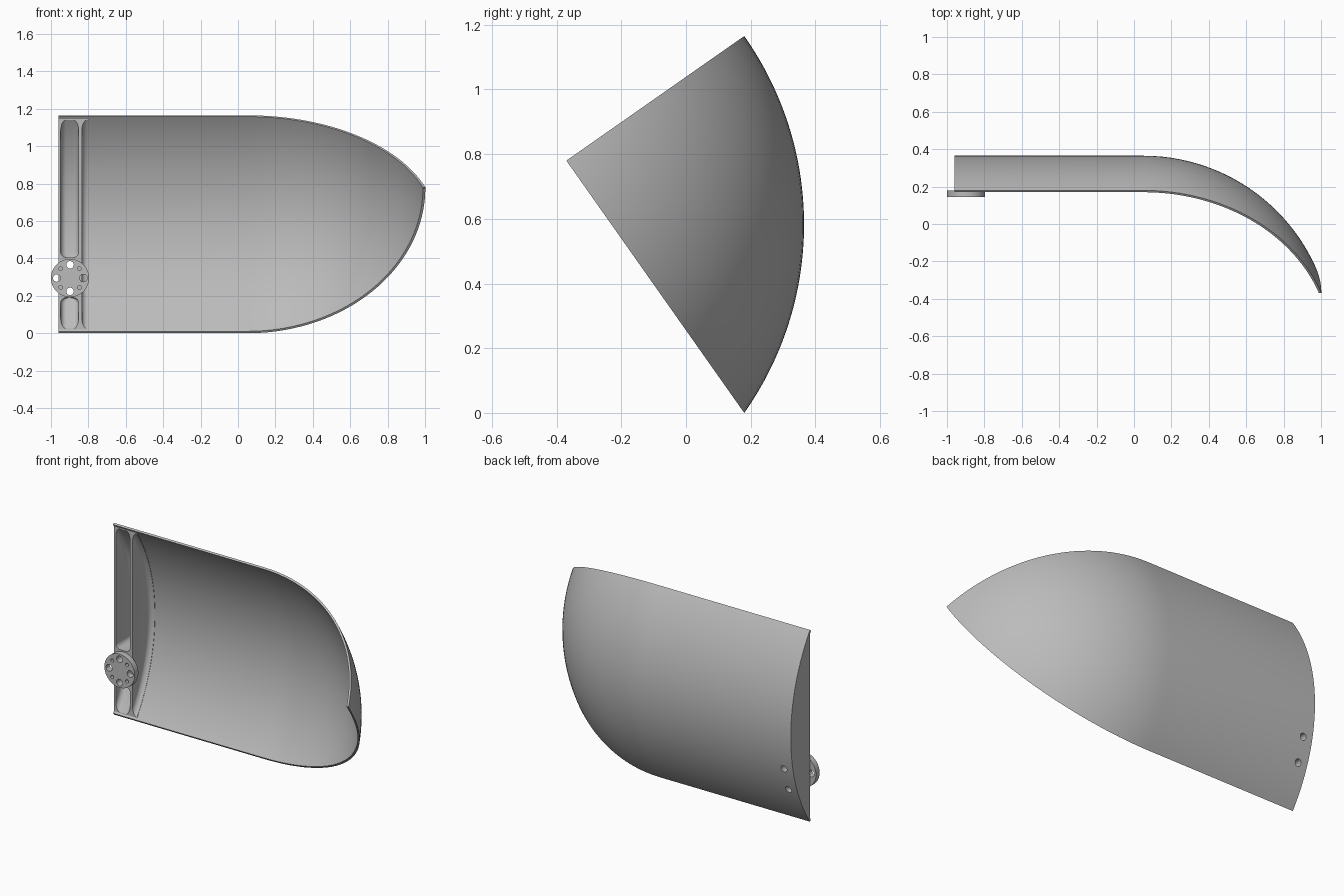
import bpy, bmesh
from math import sin, cos, acos, atan2, sqrt, pi, hypot, radians

if "Cube" in bpy.data.objects:
    bpy.data.objects.remove(bpy.data.objects["Cube"])

CY, CZ = -0.645, 0.5825          # axis of the curved wall
R, THICK = 1.01, 0.012
RI = R - THICK
LEFT, NOSE = -0.96, 0.05         # open end, start of the spherical nose
FACE_Y = 0.18                    # front plane of the end rib
APEX = (0.275, 0.1975)           # where the two rim planes meet, from the axis
HUB_X, HUB_Z = -0.898, 0.295

grey = bpy.data.materials.new("plain_grey")
grey.use_nodes = True
grey.diffuse_color = (0.5, 0.5, 0.5, 1)
grey.node_tree.nodes["Principled BSDF"].inputs["Base Color"].default_value = (0.5, 0.5, 0.5, 1)


def finish(bm, name):
    bmesh.ops.remove_doubles(bm, verts=bm.verts, dist=1e-5)
    bmesh.ops.recalc_face_normals(bm, faces=bm.faces)
    mesh = bpy.data.meshes.new(name)
    bm.to_mesh(mesh)
    bm.free()
    mesh.materials.append(grey)
    ob = bpy.data.objects.new(name, mesh)
    bpy.context.collection.objects.link(ob)
    return ob


def loft(rings, name):
    """Closed solid through a list of matching rings."""
    bm = bmesh.new()
    rows = [[bm.verts.new(p) for p in ring] for ring in rings]
    n = len(rows[0])
    for a, b in zip(rows, rows[1:]):
        for i in range(n):
            j = (i + 1) % n
            bm.faces.new((a[i], a[j], b[j], b[i]))
    bm.faces.new(rows[0])
    bm.faces.new(rows[-1])
    return finish(bm, name)


def disc(name, x, z, radius, y0, y1, n=48):
    ring = [(x + radius * cos(2 * pi * i / n), z + radius * sin(2 * pi * i / n)) for i in range(n)]
    return loft([[(px, y, pz) for px, pz in ring] for y in (y0, y1)], name)


def cut(ob, cutters):
    for c in cutters:
        mod = ob.modifiers.new("cut", 'BOOLEAN')
        mod.object = c
        mod.operation = 'DIFFERENCE'
        mod.solver = 'EXACT'
        c.hide_render = True
        c.hide_set(True)


def smooth(ob):
    bpy.ops.object.select_all(action='DESELECT')
    bpy.context.view_layer.objects.active = ob
    ob.select_set(True)
    # bake the cuts before marking sharp edges
    for mod in list(ob.modifiers):
        bpy.ops.object.modifier_apply(modifier=mod.name)
    bpy.ops.object.shade_smooth_by_angle(angle=radians(30))


# Curved wall: cylinder plus spherical nose, trimmed by two planes
def rim_angle(r, slope):
    dx, dz = cos(slope), sin(slope)
    ad = APEX[0] * dx + APEX[1] * dz
    t = -ad + sqrt(max(0, ad * ad - hypot(*APEX) ** 2 + r * r))
    return atan2(APEX[1] + t * dz, APEX[0] + t * dx)


def wall_profile(radius, steps=48):
    end = acos(hypot(*APEX) / radius)
    pts = [(LEFT, radius)]
    for i in range(steps + 1):
        phi = end * (1 - (1 - i / steps) ** 2)
        pts.append((NOSE + radius * sin(phi), radius * cos(phi)))
    return pts


top_slope = atan2(CZ - APEX[1], 0.825 - APEX[0])
low_slope = atan2(-CZ - APEX[1], 0.825 - APEX[0])
COLS = 64
bm = bmesh.new()
skins = []
for radius in (R, RI):
    grid = []
    for x, r in wall_profile(radius):
        lo, hi = rim_angle(r, low_slope), rim_angle(r, top_slope)
        angles = [lo + (hi - lo) * k / COLS for k in range(COLS + 1)]
        grid.append([bm.verts.new((x, CY + r * cos(t), CZ + r * sin(t))) for t in angles])
    skins.append(grid)
    for a, b in zip(grid, grid[1:]):
        for k in range(COLS):
            bm.faces.new((a[k], a[k + 1], b[k + 1], b[k]))
outer, inner = skins
for k in (0, COLS):
    for i in range(len(outer) - 1):
        bm.faces.new((outer[i][k], outer[i + 1][k], inner[i + 1][k], inner[i][k]))
for k in range(COLS):
    bm.faces.new((outer[0][k], outer[0][k + 1], inner[0][k + 1], inner[0][k]))
wall = finish(bm, "curved_wall")

# End rib: solid segment between the front plane and the wall
rb = R - 0.003
half = acos((FACE_Y - CY) / rb)
arc = [half * (i / 24 - 1) for i in range(49)]
rib = loft([[(x, CY + rb * cos(t), CZ + rb * sin(t)) for t in arc] for x in (LEFT, -0.805)], "end_rib")


# Pocket cutters with a filleted floor that follows the wall
def pocket(name, x0, x1, z0, z1, fillet=0.03, round_low=0, round_high=0):
    floor = RI - 0.002
    mid, width = (x0 + x1) / 2, (x1 - x0) / 2
    prof = []
    for i in range(9):
        t = pi / 2 * i / 8
        prof.append((x0 + fillet * (1 - cos(t)), floor - fillet * (1 - sin(t))))
    prof += [(2 * mid - x, r) for x, r in reversed(prof)]
    zs = {z0 + (z1 - z0) * i / 40 for i in range(41)}
    for edge, c, side in ((z0, round_low, 1), (z1, round_high, -1)):
        zs |= {edge + side * c * (1 - cos(pi / 2 * i / 8)) for i in range(9)}
    rings = []
    last = None
    for z in sorted(zs):
        if last is not None and z - last < 1e-4:
            continue
        last = z
        w = width
        for c, d in ((round_low, z - z0), (round_high, z1 - z)):
            if d < c:
                w = width - c + sqrt(max(0, c * c - (c - d) ** 2))
        ring = [(mid + (x - mid) * w / width,
                 max(0.12, CY + sqrt(r * r - (z - CZ) ** 2)), z) for x, r in prof]
        rings.append([(mid - w, 0.1, z)] + ring + [(mid + w, 0.1, z)])
    return loft(rings, name)


pockets = [
    pocket("upper_pocket_cutter", -0.948, -0.852, 0.405, 1.17, round_low=0.03),
    pocket("lower_pocket_cutter", -0.948, -0.852, -0.005, 0.19, round_high=0.03),
    pocket("main_hollow_cutter", -0.835, -0.7, -0.005, 1.17),
]

# Mounting disc with four large and four small holes
hub = disc("mounting_disc", HUB_X, HUB_Z, 0.102, 0.145, FACE_Y, 64)
large, small = [], []
for i in range(4):
    a = pi / 2 * i
    large.append(disc("large_hole_cutter", HUB_X + 0.071 * cos(a), HUB_Z + 0.071 * sin(a), 0.02, 0.05, 0.5, 24))
    a += pi / 4
    small.append(disc("small_hole_cutter", HUB_X + 0.071 * cos(a), HUB_Z + 0.071 * sin(a), 0.01, 0.05, 0.5, 16))

# The upper and lower large holes run right through the rib and wall
through = [large[1], large[3]]
cut(rib, pockets + through)
cut(wall, through)
cut(hub, large + small)
for part in (wall, rib, hub):
    smooth(part)
for helper in pockets + large + small:
    bpy.data.objects.remove(helper)
